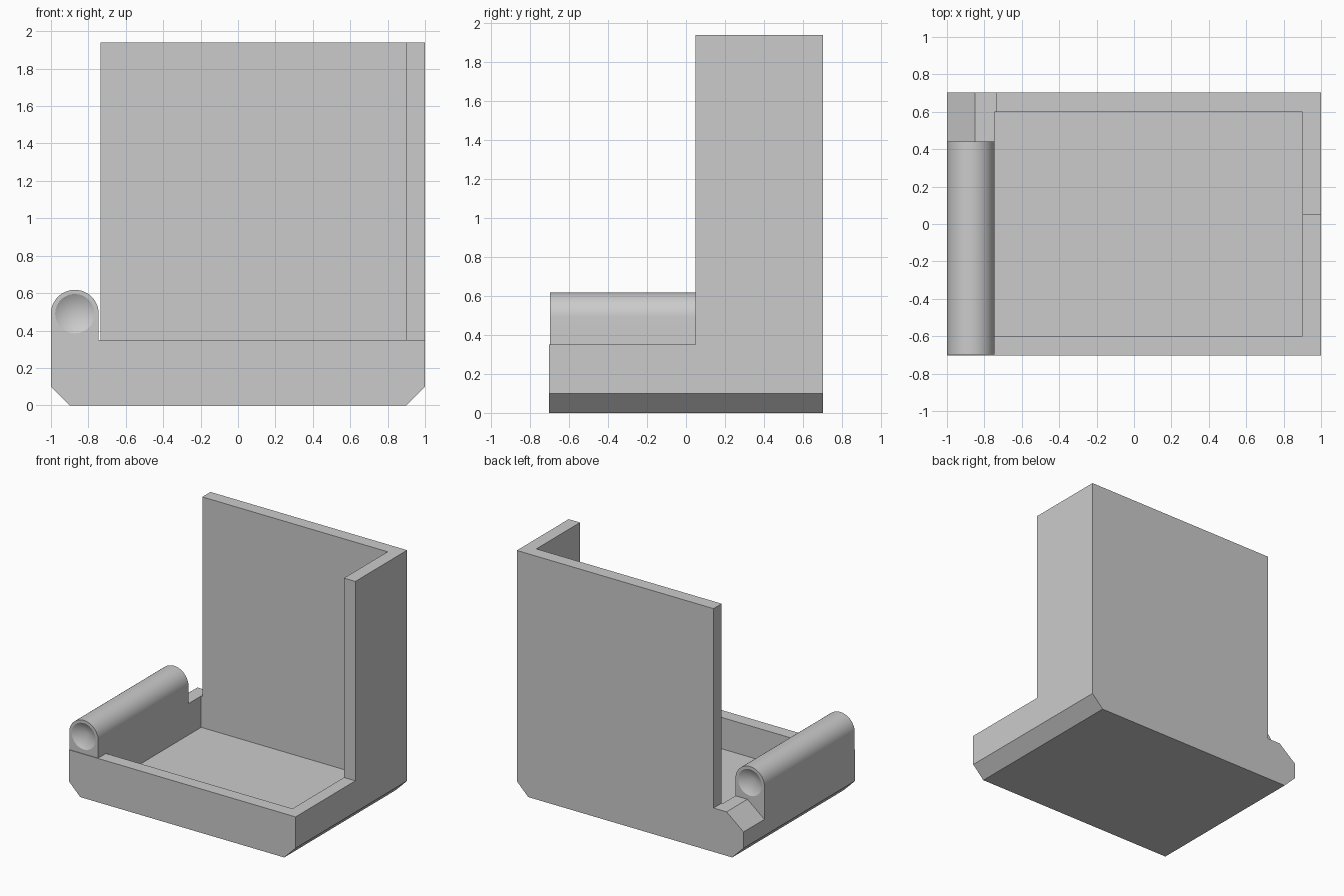
import bpy, bmesh, math
from mathutils import Vector

cube = bpy.data.objects.get("Cube")
if cube:
    bpy.data.objects.remove(cube, do_unlink=True)

grey = bpy.data.materials.new("light_grey")
grey.use_nodes = True
colour = (0.6, 0.6, 0.6, 1)
grey.diffuse_color = colour
grey.node_tree.nodes["Principled BSDF"].inputs["Base Color"].default_value = colour

HALF_DEPTH = 0.703
RIM = 0.35
FLOOR = 0.1


def finish(name, bm):
    bmesh.ops.recalc_face_normals(bm, faces=bm.faces)
    mesh = bpy.data.meshes.new(name)
    bm.to_mesh(mesh)
    bm.free()
    mesh.materials.append(grey)
    obj = bpy.data.objects.new(name, mesh)
    bpy.context.collection.objects.link(obj)
    return obj


def prism(name, profile, axis, start, end):
    """Extrude an xz profile along y, or an xy profile along z."""
    bm = bmesh.new()
    place = (lambda a, b: (a, start, b)) if axis == "y" else (lambda a, b: (a, b, start))
    face = bm.faces.new([bm.verts.new(place(a, b)) for a, b in profile])
    moved = bmesh.ops.extrude_face_region(bm, geom=[face])["geom"]
    step = Vector((0, end - start, 0)) if axis == "y" else Vector((0, 0, end - start))
    bmesh.ops.translate(bm, vec=step, verts=[v for v in moved if isinstance(v, bmesh.types.BMVert)])
    return finish(name, bm)


def combine(target, other, operation):
    mod = target.modifiers.new("combine", "BOOLEAN")
    mod.operation = operation
    mod.solver = "EXACT"
    mod.object = other
    bpy.context.view_layer.objects.active = target
    bpy.ops.object.modifier_apply(modifier=mod.name)
    bpy.data.objects.remove(other, do_unlink=True)


# Tray with chamfered lower edges
tray = prism("tray", [(-0.9, 0), (0.9, 0), (1, 0.1), (1, RIM), (-1, RIM), (-1, 0.1)],
             "y", -HALF_DEPTH, HALF_DEPTH)

# Recessed floor
pocket = prism("pocket_cutter", [(-0.745, -0.6), (0.9, -0.6), (0.9, 0.6), (-0.745, 0.6)],
               "z", FLOOR, 0.6)
combine(tray, pocket, "DIFFERENCE")

# Sloped corner behind the hinge barrel
slope = prism("slope_cutter", [(-1.1, 0.15), (-0.85, RIM), (-0.85, 0.5), (-1.1, 0.5)],
              "y", 0.44, 0.9)
combine(tray, slope, "DIFFERENCE")

# Back wall and side return
wall = prism("corner_wall", [(-0.735, HALF_DEPTH), (-0.735, 0.6), (0.9, 0.6), (0.9, 0.05),
                             (1, 0.05), (1, HALF_DEPTH)], "z", RIM, 1.94)
combine(tray, wall, "UNION")

# Round-topped hinge barrel
cx, cz, radius = -0.8725, 0.49, 0.1275
arc = [(cx + radius * math.cos(math.pi * i / 32), cz + radius * math.sin(math.pi * i / 32))
       for i in range(33)]
barrel = prism("hinge_barrel", [(-1, RIM), (-0.745, RIM)] + arc, "y", -0.698, 0.44)

# Conical dimples in both barrel ends
for y, inward in ((-0.698, 1), (0.44, -1)):
    bm = bmesh.new()
    ring = [bm.verts.new((cx + 0.21 * math.cos(math.tau * i / 48), y - inward * 0.06,
                          cz + 0.21 * math.sin(math.tau * i / 48))) for i in range(48)]
    tip = bm.verts.new((cx, y + inward * 0.06, cz))
    bm.faces.new(ring)
    for i in range(48):
        bm.faces.new((ring[i - 1], ring[i], tip))
    combine(barrel, finish("dimple_cutter", bm), "DIFFERENCE")

# Smooth the curved barrel, keep edges crisp
bpy.ops.object.select_all(action="DESELECT")
barrel.select_set(True)
bpy.context.view_layer.objects.active = barrel
bpy.ops.object.shade_smooth_by_angle(angle=math.radians(25))
